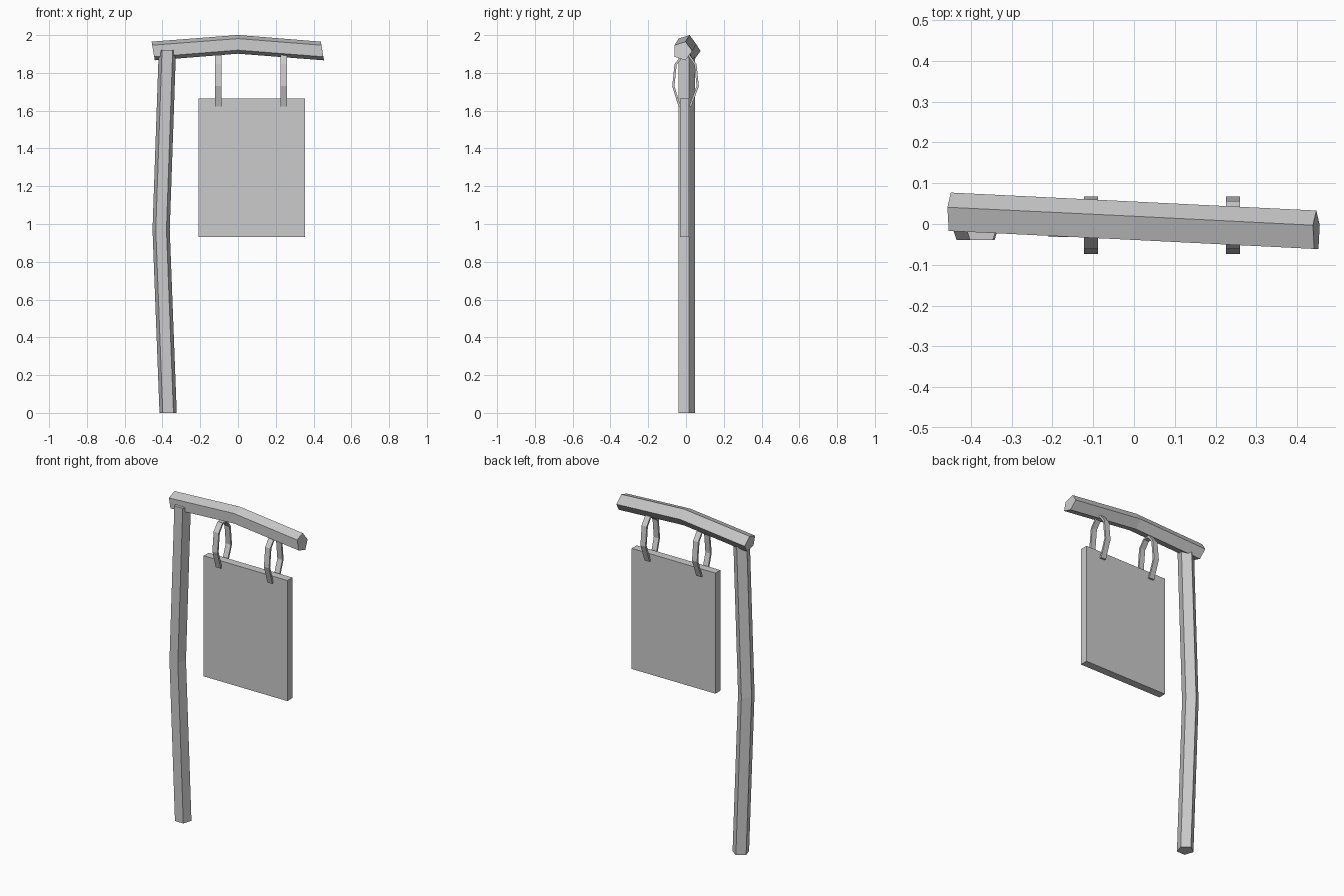
import bpy
import bmesh
from math import sin, cos, radians
from mathutils import Vector

old = bpy.data.objects.get("Cube")
if old:
    bpy.data.objects.remove(old, do_unlink=True)

grey = bpy.data.materials.new("plain grey")
grey.use_nodes = True
colour = (0.6, 0.6, 0.6, 1)
grey.diffuse_color = colour
grey.node_tree.nodes["Principled BSDF"].inputs["Base Color"].default_value = colour


def finish(bm, name):
    bmesh.ops.recalc_face_normals(bm, faces=bm.faces[:])
    mesh = bpy.data.meshes.new(name)
    bm.to_mesh(mesh)
    bm.free()
    mesh.materials.append(grey)
    obj = bpy.data.objects.new(name, mesh)
    bpy.context.scene.collection.objects.link(obj)
    return obj


def loft(name, sections):
    """Bridge equal-sided sections and cap both ends."""
    bm = bmesh.new()
    rings = [[bm.verts.new(p) for p in s] for s in sections]
    for a, b in zip(rings, rings[1:]):
        for i in range(len(a)):
            j = (i + 1) % len(a)
            bm.faces.new((a[i], a[j], b[j], b[i]))
    bm.faces.new(rings[0])
    bm.faces.new(rings[-1])
    return finish(bm, name)


def pentagon(radius, start):
    return [(radius * cos(radians(start + 72 * i)),
             radius * sin(radians(start + 72 * i))) for i in range(5)]


# Bent five-sided post, flat side to the front
loft("post", [[(x + u, v, z) for u, v in pentagon(0.048, 90)]
              for x, z in [(-0.37, 0), (-0.407, 0.97), (-0.374, 1.92)]])

# Five-sided crossbeam, raised in the middle, with slanted ends
beam = [(-0.449, 0.025, 1.916, 0.17), (0, 0.003, 1.951, 0), (0.447, -0.019, 1.916, 0.17)]
loft("crossbeam", [[(x - slant * w, y + v, z + w) for v, w in pentagon(0.052, 0)]
                   for x, y, z, slant in beam])

# Flat sign board
bm = bmesh.new()
bmesh.ops.create_cube(bm, size=1)
bmesh.ops.scale(bm, vec=(0.565, 0.048, 0.735), verts=bm.verts)
bmesh.ops.translate(bm, vec=(0.073, -0.008, 1.2975), verts=bm.verts)
finish(bm, "sign_board")

# Hanging straps: an open loop over the beam, ends gripping the board
path = [Vector(p) for p in [(-0.034, 1.622), (-0.067, 1.73), (-0.055, 1.845), (-0.02, 1.889),
                            (0.018, 1.889), (0.05, 1.845), (0.062, 1.73), (0.022, 1.622)]]
THICK, WIDTH = 0.012, 0.034


def strap(name, x):
    sections = []
    for i, p in enumerate(path):
        along = (path[min(i + 1, len(path) - 1)] - path[max(i - 1, 0)]).normalized()
        side = Vector((-along.y, along.x)) * THICK / 2
        if i in (0, len(path) - 1):
            side = Vector((THICK / 2 if i else -THICK / 2, 0))
        outer, inner = p + side, p - side
        sections.append([(x + s * WIDTH / 2, q.x, q.y)
                         for s, q in ((-1, outer), (1, outer), (1, inner), (-1, inner))])
    return loft(name, sections)


strap("right_strap", -0.105)
strap("left_strap", 0.243)
